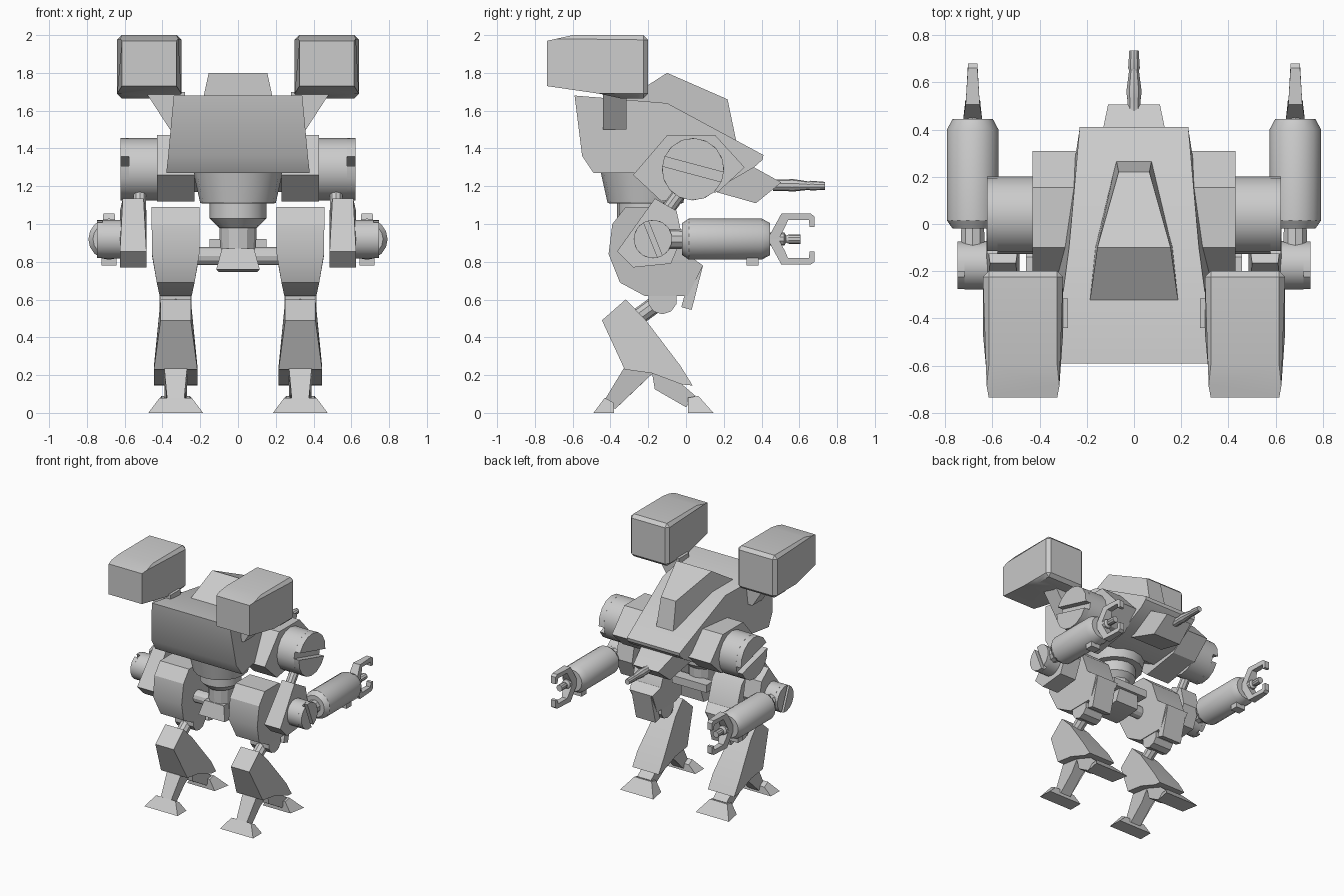
import bpy, bmesh
from math import sin, cos, pi, asin, radians
from mathutils import Vector

if "Cube" in bpy.data.objects:
    bpy.data.objects.remove(bpy.data.objects["Cube"])


def finish(name, bm, mirror=False):
    bmesh.ops.recalc_face_normals(bm, faces=bm.faces)
    me = bpy.data.meshes.new(name)
    bm.to_mesh(me)
    bm.free()
    ob = bpy.data.objects.new(name, me)
    bpy.context.collection.objects.link(ob)
    bpy.context.view_layer.objects.active = ob
    bpy.ops.object.select_all(action='DESELECT')
    ob.select_set(True)
    bpy.ops.object.shade_smooth_by_angle(angle=radians(29))
    if mirror:
        ob.modifiers.new("mirror", 'MIRROR').use_mirror_merge = False
    return ob


def add_slab(bm, cx, pts, w=0.1):
    """Side profile of (y, z[, half width]) points, spread both ways from x = cx."""
    rows = []
    for s in (-1, 1):
        rows.append([bm.verts.new((cx + s * (p[2] if len(p) > 2 else w), p[0], p[1])) for p in pts])
    n = len(pts)
    bm.faces.new(rows[0])
    bm.faces.new(rows[1])
    for i in range(n):
        j = (i + 1) % n
        bm.faces.new((rows[0][i], rows[0][j], rows[1][j], rows[1][i]))


def slab(name, cx, pts, w=0.1, mirror=False):
    bm = bmesh.new()
    add_slab(bm, cx, pts, w)
    return finish(name, bm, mirror)


def add_rod(bm, stations, n=16):
    """Round body through (point, radius) stations, capped at both ends."""
    d = (Vector(stations[-1][0]) - Vector(stations[0][0])).normalized()
    u = d.cross(Vector((1, 0, 0)) if abs(d.x) < 0.9 else Vector((0, 1, 0))).normalized()
    v = d.cross(u)
    rings = []
    for p, r in stations:
        rings.append([bm.verts.new(Vector(p) + r * (u * cos(2 * pi * i / n) + v * sin(2 * pi * i / n)))
                      for i in range(n)])
    for a, b in zip(rings, rings[1:]):
        for i in range(n):
            j = (i + 1) % n
            bm.faces.new((a[i], a[j], b[j], b[i]))
    bm.faces.new(rings[0])
    bm.faces.new(rings[-1])


def rod(name, stations, n=16, mirror=False):
    bm = bmesh.new()
    add_rod(bm, stations, n)
    return finish(name, bm, mirror)


def slotted_disc(name, x0, x1, y, z, r, slot, gap, depth):
    """Drum along x with a straight slot across its outer face."""
    bm = bmesh.new()
    xm = x1 - depth
    add_rod(bm, [((x0, y, z), r), ((xm, y, z), r)])
    a0 = asin(gap / r)
    for turn in (0, pi):
        pts = []
        for i in range(8):
            a = slot + turn + a0 + (pi - 2 * a0) * i / 7
            pts.append((y + r * cos(a), z + r * sin(a)))
        add_slab(bm, (xm + x1) / 2, pts, depth / 2)
    return finish(name, bm, True)


# Torso
slab("hull", 0, [(-.59, 1.68, .34), (-.10, 1.64, .275), (.41, 1.365, .23), (.405, 1.34, .23), (.36, 1.30, .23),
                 (.17, 1.19, .24), (-.05, 1.17, .28), (-.24, 1.27, .33), (-.49, 1.27, .38), (-.55, 1.36, .37)])
slab("canopy_hump", 0, [(-.35, 1.64, .19), (-.10, 1.80, .155), (.22, 1.66, .065), (.27, 1.42, .075), (-.10, 1.60, .165)])
slab("chin_block", 0, [(.20, 1.35, .14), (.36, 1.30, .14), (.505, 1.22, .11), (.37, 1.11, .12), (.14, 1.175, .14)])
rod("chin_gun", [((0, .46, 1.205), .03), ((0, .53, 1.205), .03), ((0, .56, 1.205), .034),
                 ((0, .65, 1.203), .022), ((0, .66, 1.203), .026), ((0, .735, 1.202), .021)], 10)

# Waist and pelvis
rod("waist", [((0, -.215, 1.29), .24), ((0, -.215, 1.11), .20), ((0, -.215, 1.109), .15),
              ((0, -.215, 1.03), .15), ((0, -.215, .98), .10)])
rod("pelvis", [((0, -.2, 1.05), .10), ((0, -.2, .85), .095)], 12)
slab("pelvis_block", 0, [(-.30, .87, .085), (-.33, .76, .115), (-.24, .745, .10), (-.08, .76, .10), (-.06, .86, .085)])
rod("hip_axle", [((-.25, -.2, .83), .048), ((.25, -.2, .83), .048)], 12)
slab("hip_brace", 0, [(-.13, .92), (-.04, .92), (-.04, .86), (-.13, .86)], .15)

# Shoulder pods: box with tapered front, chamfered edges behind it
bm = bmesh.new()
add_slab(bm, .47, [(-.735, 1.73, .145), (-.735, 1.97, .145), (-.60, 2.0), (-.20, 2.0), (-.20, 1.665),
                   (-.345, 1.665), (-.46, 1.69)], .17)
bmesh.ops.recalc_face_normals(bm, faces=bm.faces)
edges = [e for e in bm.edges if sum(v.co.y for v in e.verts) / 2 > -.55 and e.calc_face_angle() > .6]
bmesh.ops.bevel(bm, geom=edges, offset=.025, segments=1, affect='EDGES', profile=.5)
finish("rocket_pod", bm, True)

# Wedge struts under the pods
bm = bmesh.new()
strut = [(.28, 1.70), (.49, 1.70), (.36, 1.50), (.28, 1.50)]
ends = [[bm.verts.new((x, y, z)) for x, z in strut] for y in (-.44, -.315)]
for ring in ends:
    bm.faces.new(ring)
for i in range(4):
    j = (i + 1) % 4
    bm.faces.new((ends[0][i], ends[0][j], ends[1][j], ends[1][i]))
finish("pod_strut", bm, True)

# Shoulders
slab("shoulder_block", .33, [(-.28, 1.26), (-.10, 1.47), (.155, 1.47), (.31, 1.30), (.17, 1.17), (-.13, 1.12)], .10, True)
slotted_disc("shoulder_drum", .42, .622, .037, 1.29, .165, radians(-15), .026, .045)

# Arms
rod("upper_arm_rod", [((.52, .03, 1.25), .036), ((.52, -.13, 1.03), .036)], 10, True)
slab("elbow_plate", .555, [(-.165, 1.135, .055), (-.05, 1.07), (-.02, .93), (-.08, .79), (-.28, .77), (-.365, .855)], .07, True)
slotted_disc("elbow_disc", .60, .747, -.175, .92, .102, radians(-68), .013, .03)
rod("elbow_link", [((.683, -.12, .92), .055), ((.683, 0, .92), .05)], 10, True)
rod("forearm", [((.683, -.02, .92), .085), ((.683, .015, .92), .109), ((.683, .40, .92), .109),
                ((.683, .445, .92), .085)], 16, True)
slab("forearm_clip", .683, [(.32, .86), (.385, .86), (.385, .78), (.32, .78)], .04, True)
rod("claw_barrel", [((.683, .43, .92), .035), ((.683, .52, .92), .035), ((.683, .53, .92), .018),
                    ((.683, .545, .92), .025), ((.683, .605, .92), .025)], 10, True)

finger = [(.43, .92, .04), (.445, .945, .04), (.505, 1.055, .03), (.66, 1.055, .02), (.68, 1.04, .02), (.68, .985, .02),
          (.655, .985, .02), (.65, 1.02, .02), (.54, 1.02, .022), (.525, .985, .03), (.49, .92, .035)]
bm = bmesh.new()
add_slab(bm, .683, finger)
add_slab(bm, .683, [(y, 1.84 - z, w) for y, z, w in finger])
finish("claw_fingers", bm, True)

# Legs
LX = .33
slab("thigh", LX, [(-.32, 1.09, .127), (-.39, 1.0, .127), (-.41, .84, .125), (-.35, .69, .10), (-.22, .62, .085),
                   (.01, .62, .085), (.09, .78, .10), (.02, .83, .125), (-.04, 1.0, .127), (-.14, 1.09, .127)], mirror=True)
slab("knee_guard", LX, [(.0, .65), (-.025, .56), (.03, .545), (.09, .78), (.04, .78)], .085, True)
rod("knee_joint", [((LX - .08, -.125, .60), .078), ((LX + .08, -.125, .60), .078)], 10, True)
rod("knee_rod", [((LX, -.10, .62), .045), ((LX, -.32, .46), .045)], 10, True)
slab("shin", LX, [(-.445, .49, .08), (-.32, .60, .08), (-.22, .50, .085), (-.03, .25, .115), (.035, .145, .115),
                  (-.02, .15, .115), (-.18, .21, .115), (-.325, .23, .115)], mirror=True)

# Feet: rear heel and front toe, each with a flared pad
slab("heel", LX, [(-.33, .235, .06), (-.17, .215, .06), (-.255, .135, .042), (-.375, .02, .045), (-.43, .07, .045)], mirror=True)
slab("heel_pad", LX, [(-.49, 0, .145), (-.43, .08, .085), (-.385, .055, .085), (-.38, 0, .145)], mirror=True)
slab("toe", LX, [(-.18, .215, .06), (-.02, .15, .06), (.05, .09, .06), (.0, .03, .055), (-.165, .125, .05)], mirror=True)
slab("toe_pad", LX, [(.01, .0, .12), (.01, .08, .075), (.065, .09, .075), (.145, 0, .145)], mirror=True)
